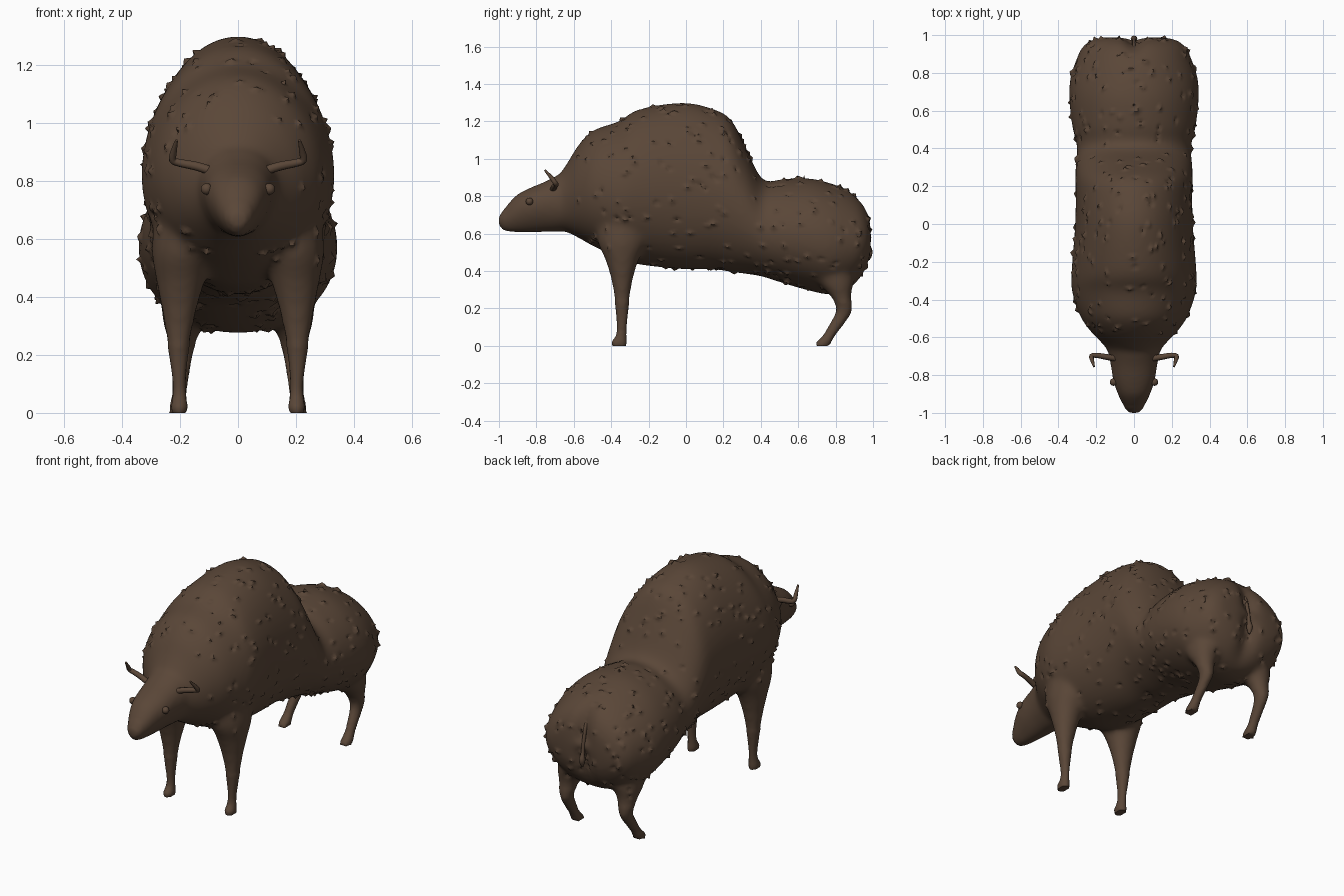
import bpy, bmesh, math, random
from mathutils import Vector

if "Cube" in bpy.data.objects:
    bpy.data.objects.remove(bpy.data.objects["Cube"])

random.seed(7)
fur = bpy.data.materials.new("dark brown fur")
fur.diffuse_color = (0.102, 0.062, 0.039, 1)
fur.use_nodes = True
fur.node_tree.nodes["Principled BSDF"].inputs["Base Color"].default_value = fur.diffuse_color


def spline(keys, steps):
    """Catmull-Rom interpolation through rows of numbers."""
    out = []
    for i in range(len(keys) - 1):
        a, b, c, d = (keys[max(0, min(len(keys) - 1, i + k))] for k in (-1, 0, 1, 2))
        for s in range(steps):
            t = s / steps
            out.append([0.5 * (2 * q + (r - p) * t + (2 * p - 5 * q + 4 * r - u) * t * t
                               + (3 * q - p - 3 * r + u) * t ** 3)
                        for p, q, r, u in zip(a, b, c, d)])
    out.append(list(keys[-1]))
    return out


def select_only(*obs):
    for o in bpy.context.selected_objects:
        o.select_set(False)
    for o in obs:
        o.select_set(True)
    bpy.context.view_layer.objects.active = obs[0]


def loft(name, rings):
    """Skin closed rings of points and cap the ends."""
    bm = bmesh.new()
    loops = [[bm.verts.new(p) for p in r] for r in rings]
    n = len(rings[0])
    for a, b in zip(loops, loops[1:]):
        for i in range(n):
            bm.faces.new((a[i], a[(i + 1) % n], b[(i + 1) % n], b[i]))
    for end in (loops[0], loops[-1]):
        centre = bm.verts.new(sum((v.co for v in end), Vector()) / n)
        for i in range(n):
            bm.faces.new((end[i], end[(i + 1) % n], centre))
    bmesh.ops.recalc_face_normals(bm, faces=bm.faces[:])
    me = bpy.data.meshes.new(name)
    bm.to_mesh(me)
    bm.free()
    me.materials.append(fur)
    ob = bpy.data.objects.new(name, me)
    bpy.context.collection.objects.link(ob)
    select_only(ob)
    bpy.ops.object.shade_smooth_by_angle(angle=math.radians(60))
    return ob


def upright_ring(y, lo, hi, w, egg=-0.06, n=48):
    """Cross-section in the xz plane; egg widens the top and narrows the bottom."""
    pts = []
    for i in range(n):
        a = math.tau * i / n
        c, s = math.cos(a), math.sin(a)
        pts.append(Vector((w * c * (1 + egg * s), y, (lo + hi) / 2 + (hi - lo) / 2 * s)))
    return pts


def flat_ring(z, x, y, rx, ry, n=16):
    return [Vector((x + rx * math.cos(math.tau * i / n),
                    y + ry * math.sin(math.tau * i / n), z)) for i in range(n)]


def tube(name, keys, side=1, steps=3, n=8):
    """Round tube through rows of x, y, z, radius."""
    rows = spline(keys, steps)
    pts = [Vector((r[0] * side, r[1], r[2])) for r in rows]
    rings = []
    for i, p in enumerate(pts):
        d = (pts[min(i + 1, len(pts) - 1)] - pts[max(i - 1, 0)]).normalized()
        u = d.cross(Vector((0.05, 1, 0.3))).normalized()
        v = d.cross(u)
        rings.append([p + rows[i][3] * (u * math.cos(math.tau * k / n) + v * math.sin(math.tau * k / n))
                      for k in range(n)])
    return loft(name, rings)


# Body with tall hump and lower rump: y, bottom, top, half width
body = [(-0.68, 0.63, 0.91, 0.13), (-0.63, 0.605, 0.985, 0.17), (-0.57, 0.575, 1.08, 0.228),
        (-0.49, 0.53, 1.155, 0.283), (-0.36, 0.47, 1.20, 0.327), (-0.25, 0.435, 1.265, 0.33),
        (-0.02, 0.41, 1.30, 0.312), (0.14, 0.41, 1.268, 0.308), (0.24, 0.395, 1.21, 0.31),
        (0.32, 0.385, 1.06, 0.308), (0.41, 0.37, 0.89, 0.302), (0.52, 0.335, 0.892, 0.327),
        (0.66, 0.295, 0.895, 0.342), (0.77, 0.275, 0.87, 0.337), (0.87, 0.30, 0.83, 0.305),
        (0.94, 0.365, 0.775, 0.27), (0.98, 0.45, 0.70, 0.205), (0.99, 0.54, 0.62, 0.09)]
rings = [upright_ring(*r) for r in spline(body, 4)]
for ring in rings:
    for p in ring:
        # cleft down the middle of the rump
        if p.y > 0.86:
            p.y -= 0.04 * math.exp(-(p.x / 0.045) ** 2) * (p.y - 0.86) / 0.12
core = [loft("bison_body", rings)]

# Head: y, bottom, top, half width, egg
head = [(-1.0, 0.645, 0.69, 0.025, 0.1), (-0.975, 0.617, 0.728, 0.048, 0.15),
        (-0.94, 0.606, 0.772, 0.068, 0.2), (-0.90, 0.605, 0.812, 0.085, 0.22),
        (-0.83, 0.605, 0.847, 0.108, 0.22), (-0.75, 0.608, 0.88, 0.122, 0.15),
        (-0.67, 0.61, 0.92, 0.14, 0.05), (-0.55, 0.63, 0.95, 0.18, 0)]
core.append(loft("head", [upright_ring(*r, n=32) for r in spline(head, 3)]))

# Legs: z, x, y, radius x, radius y
front_leg = [(0.0, 0.203, -0.358, 0.032, 0.042), (0.02, 0.202, -0.358, 0.03, 0.042),
             (0.06, 0.202, -0.346, 0.024, 0.028), (0.12, 0.203, -0.343, 0.024, 0.028),
             (0.22, 0.205, -0.342, 0.037, 0.038), (0.34, 0.203, -0.342, 0.058, 0.055),
             (0.46, 0.198, -0.342, 0.086, 0.09), (0.56, 0.19, -0.34, 0.108, 0.135),
             (0.72, 0.165, -0.33, 0.12, 0.16)]
hind_leg = [(0.0, 0.205, 0.727, 0.034, 0.042), (0.02, 0.205, 0.737, 0.032, 0.04),
            (0.06, 0.203, 0.768, 0.026, 0.033), (0.10, 0.20, 0.795, 0.027, 0.037),
            (0.17, 0.195, 0.839, 0.033, 0.042), (0.22, 0.195, 0.843, 0.044, 0.044),
            (0.28, 0.19, 0.822, 0.062, 0.062), (0.35, 0.18, 0.80, 0.085, 0.10),
            (0.48, 0.16, 0.77, 0.10, 0.12)]
horn = [(0.08, -0.715, 0.83, 0.016), (0.14, -0.705, 0.85, 0.016), (0.20, -0.695, 0.862, 0.014),
        (0.225, -0.70, 0.872, 0.013), (0.222, -0.72, 0.90, 0.011), (0.212, -0.755, 0.94, 0.005)]
for side, label in ((-1, "left"), (1, "right")):
    for name, keys in (("front_leg", front_leg), ("hind_leg", hind_leg)):
        core.append(loft(f"{name}_{label}",
                         [flat_ring(r[0], r[1] * side, *r[2:]) for r in spline(keys, 3)]))
    tube(f"horn_{label}", horn, side)
    # Eye bead on the side of the head
    bpy.ops.mesh.primitive_uv_sphere_add(segments=16, ring_count=10, radius=0.02,
                                         location=(side * 0.108, -0.837, 0.772))
    eye = bpy.context.object
    eye.name = f"eye_{label}"
    eye.data.materials.append(fur)
    bpy.ops.object.shade_smooth()

# Thin tail in the cleft, with a tuft at the end
tube("tail", [(0, 0.90, 0.73, 0.010), (0, 0.94, 0.70, 0.010), (0, 0.962, 0.62, 0.010),
              (0, 0.974, 0.54, 0.011), (0, 0.98, 0.50, 0.018), (0, 0.976, 0.46, 0.006)])

# Fuse body, head and legs into one skin
select_only(*core)
bpy.ops.object.join()
bison = bpy.context.object
remesh = bison.modifiers.new("fuse", 'REMESH')
remesh.mode = 'VOXEL'
remesh.voxel_size = 0.014
bpy.ops.object.modifier_apply(modifier="fuse")

# Soften the joints, then raise sparse broad tufts and nicks on the woolly part only
bm = bmesh.new()
bm.from_mesh(bison.data)
for _ in range(7):
    bmesh.ops.smooth_vert(bm, verts=[v for v in bm.verts if v.co.z > 0.24 and v.co.y > -0.97],
                          factor=0.5, use_axis_x=True, use_axis_y=True, use_axis_z=True)
bm.normal_update()
moves = {}
for v in bm.verts:
    if v.co.z > 0.28 and v.co.y > -0.58 and (v.co.z > 0.5 or v.co.y > -0.2):
        if random.random() < 0.014:
            h = random.choice((-0.012, 0.012, 0.016))
            moves[v] = v.normal * h
            for e in v.link_edges:
                w = e.other_vert(v)
                moves.setdefault(w, w.normal * h * random.uniform(0, 0.7))
for v, m in moves.items():
    v.co += m
bm.to_mesh(bison.data)
bm.free()
bison.data.materials.clear()
bison.data.materials.append(fur)
select_only(bison)
bpy.ops.object.shade_smooth_by_angle(angle=math.radians(50))
